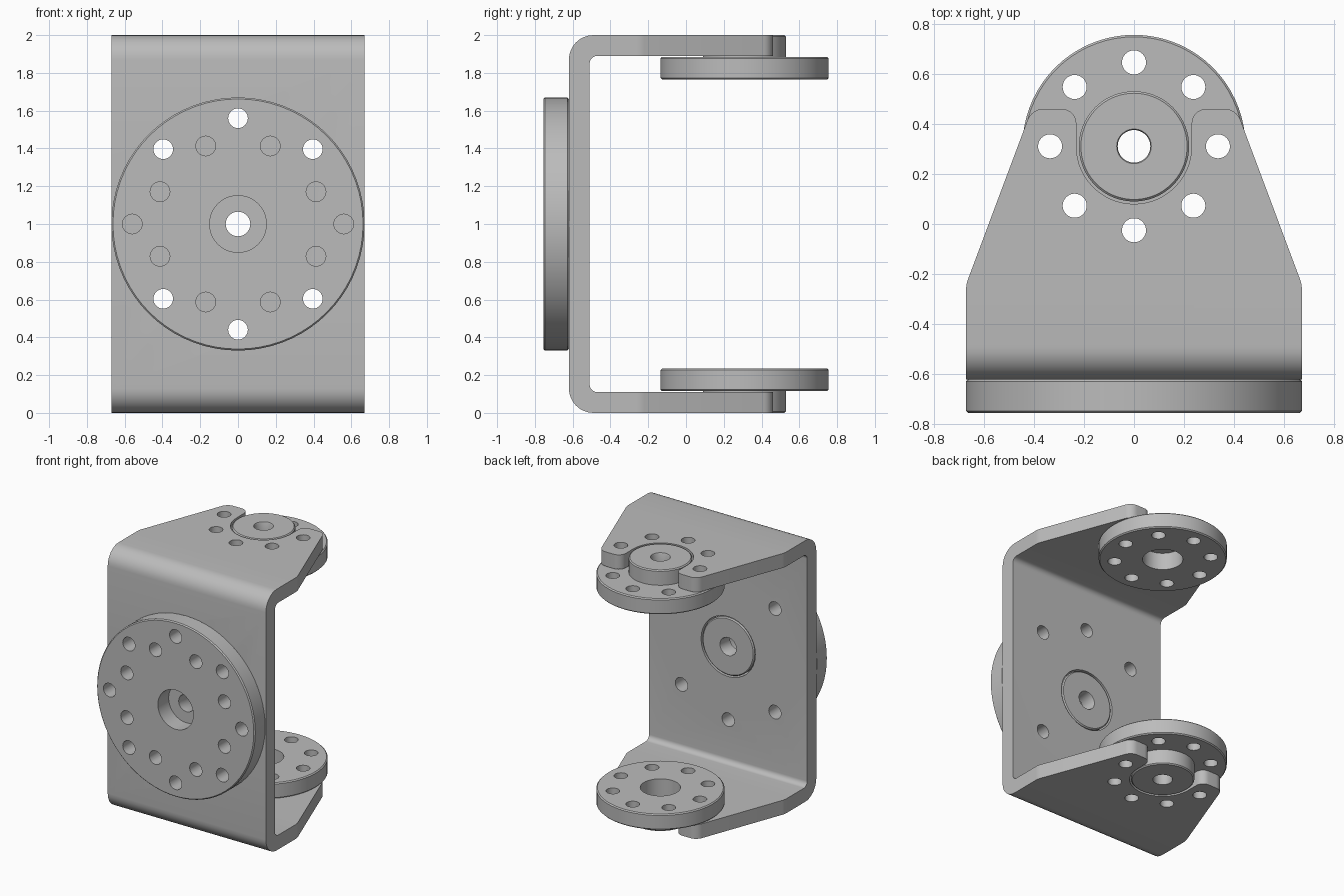
import bpy, bmesh
from math import pi, sin, cos, radians
from mathutils import Vector, Matrix

if "Cube" in bpy.data.objects:
    bpy.data.objects.remove(bpy.data.objects["Cube"], do_unlink=True)

metal = bpy.data.materials.new("grey metal")
metal.use_nodes = True
GREY = (0.5, 0.5, 0.5, 1)
metal.diffuse_color = GREY
metal.node_tree.nodes["Principled BSDF"].inputs["Base Color"].default_value = GREY

PIVOT_Y = 0.31
MID_Z = 1.0


def make_object(name, bm):
    bmesh.ops.recalc_face_normals(bm, faces=bm.faces[:])
    mesh = bpy.data.meshes.new(name)
    bm.to_mesh(mesh)
    bm.free()
    mesh.materials.append(metal)
    obj = bpy.data.objects.new(name, mesh)
    bpy.context.collection.objects.link(obj)
    return obj


def activate(obj):
    bpy.ops.object.select_all(action='DESELECT')
    obj.select_set(True)
    bpy.context.view_layer.objects.active = obj


def boolean(obj, tool, operation):
    """Apply a boolean and discard its tool."""
    activate(obj)
    mod = obj.modifiers.new("cut", 'BOOLEAN')
    mod.operation, mod.object, mod.solver = operation, tool, 'EXACT'
    bpy.ops.object.modifier_apply(modifier=mod.name)
    bpy.data.objects.remove(tool, do_unlink=True)


def smooth(obj):
    activate(obj)
    bpy.ops.object.shade_smooth_by_angle(angle=radians(30))


def rounded(corners, steps=8):
    """Round a closed outline given as (x, y, radius) corners."""
    out = []
    for i, (x, y, r) in enumerate(corners):
        p = Vector((x, y))
        if r == 0:
            out.append(p)
            continue
        a = (Vector(corners[i - 1][:2]) - p).normalized()
        b = (Vector(corners[(i + 1) % len(corners)][:2]) - p).normalized()
        half = a.angle(b) / 2
        centre = p + (a + b).normalized() * (r / sin(half))
        start = p + a * (r / (sin(half) / cos(half))) - centre
        end = p + b * (r / (sin(half) / cos(half))) - centre
        sweep = start.angle_signed(end)
        for k in range(steps + 1):
            t = -sweep * k / steps
            out.append(centre + Matrix.Rotation(t, 2) @ start)
    return out


def prism(name, points, depth):
    """Extrude an outline of 3D points along a vector."""
    bm = bmesh.new()
    face = bm.faces.new([bm.verts.new(p) for p in points])
    new = bmesh.ops.extrude_face_region(bm, geom=[face])["geom"]
    bmesh.ops.translate(bm, vec=depth, verts=[v for v in new if isinstance(v, bmesh.types.BMVert)])
    return make_object(name, bm)


def pins(name, spots, length, turn=Matrix()):
    """Cylinders for drilling; each spot is (x, y, z, radius)."""
    bm = bmesh.new()
    for x, y, z, r in spots:
        bmesh.ops.create_cone(bm, cap_ends=True, segments=32, radius1=r, radius2=r,
                              depth=length, matrix=Matrix.Translation((x, y, z)) @ turn)
    return make_object(name, bm)


def polar(radius, degrees):
    return [(radius * cos(radians(d)), radius * sin(radians(d))) for d in degrees]


def hub(name, radius, thick, total, bore, holes, hole_r, place):
    """Lathed disc with a raised boss, a counterbore and drilled holes."""
    c, boss, shaft = 0.008, 0.22, 0.065
    profile = [(bore, 0), (radius - c, 0), (radius, c), (radius, thick - c),
               (radius - c, thick), (boss, thick), (boss, total - c),
               (boss - c, total), (shaft + c / 2, total), (shaft, total - c),
               (shaft, 0.13), (bore, 0.13)]
    bm = bmesh.new()
    vs = [bm.verts.new((r, 0, z)) for r, z in profile]
    es = [bm.edges.new((vs[i - 1], vs[i])) for i in range(len(vs))]
    bmesh.ops.spin(bm, geom=vs + es, cent=(0, 0, 0), axis=(0, 0, 1),
                   angle=2 * pi, steps=72)
    bmesh.ops.remove_doubles(bm, verts=bm.verts[:], dist=0.0005)
    obj = make_object(name, bm)
    boolean(obj, pins("drill", [(x, y, thick / 2, hole_r) for x, y in holes], thick * 2),
            'DIFFERENCE')
    obj.data.transform(place)
    smooth(obj)


# Bracket: bent U strip, trimmed to the tapered and slotted plan shape
outer = rounded([(-0.62, 0, 0.13), (0.6, 0, 0), (0.6, 0.11, 0), (-0.51, 0.11, 0.04),
                 (-0.51, 1.89, 0.04), (0.6, 1.89, 0), (0.6, 2, 0), (-0.62, 2, 0.13)])
bracket = prism("bracket", [(-0.67, p.x, p.y) for p in outer], (1.34, 0, 0))

right = rounded([(0, -0.8, 0), (0.67, -0.8, 0), (0.67, -0.24, 0.12), (0.408, 0.46, 0.07),
                 (0.23, 0.46, 0.06), (0.23, PIVOT_Y, 0)])[1:-1]
slot = [Vector((x, y + PIVOT_Y)) for x, y in polar(0.23, range(0, -181, -6))]
left = [Vector((-p.x, p.y)) for p in reversed(right)]
plan = prism("plan", [(p.x, p.y, -0.1) for p in right + slot + left], (0, 0, 2.2))
boolean(bracket, plan, 'INTERSECT')

# Bolt holes through both flanges and through the back plate
flange = [(x, y + PIVOT_Y, MID_Z, 0.048) for x, y in polar(0.335, range(180, 361, 45))]
boolean(bracket, pins("flange_drill", flange, 3), 'DIFFERENCE')
plate = [(x, -0.565, z + MID_Z, 0.052)
         for x, z in polar(0.56, (45, 90, 135, 225, 270, 315))] + [(0, -0.565, MID_Z, 0.23)]
boolean(bracket, pins("plate_drill", plate, 0.4, Matrix.Rotation(pi / 2, 4, 'X')), 'DIFFERENCE')
smooth(bracket)

# Two pivot hubs facing each other inside the flanges
ring = polar(0.335, range(0, 360, 45))
for name, z, turn in (("upper_hub", 1.765, 0), ("lower_hub", 0.235, pi)):
    hub(name, 0.445, 0.12, 0.235, 0.14, ring, 0.048,
        Matrix.Translation((0, PIVOT_Y, z)) @ Matrix.Rotation(turn, 4, 'X'))

# Large mounting hub on the front of the plate
front = polar(0.56, range(0, 360, 45))
front = [p for p in front] + polar(0.447, [d + s for d in range(0, 360, 90) for s in (22.5, 67.5)])
hub("front_hub", 0.67, 0.135, 0.245, 0.15, front, 0.052,
    Matrix.Translation((0, -0.755, MID_Z)) @ Matrix.Rotation(-pi / 2, 4, 'X'))
